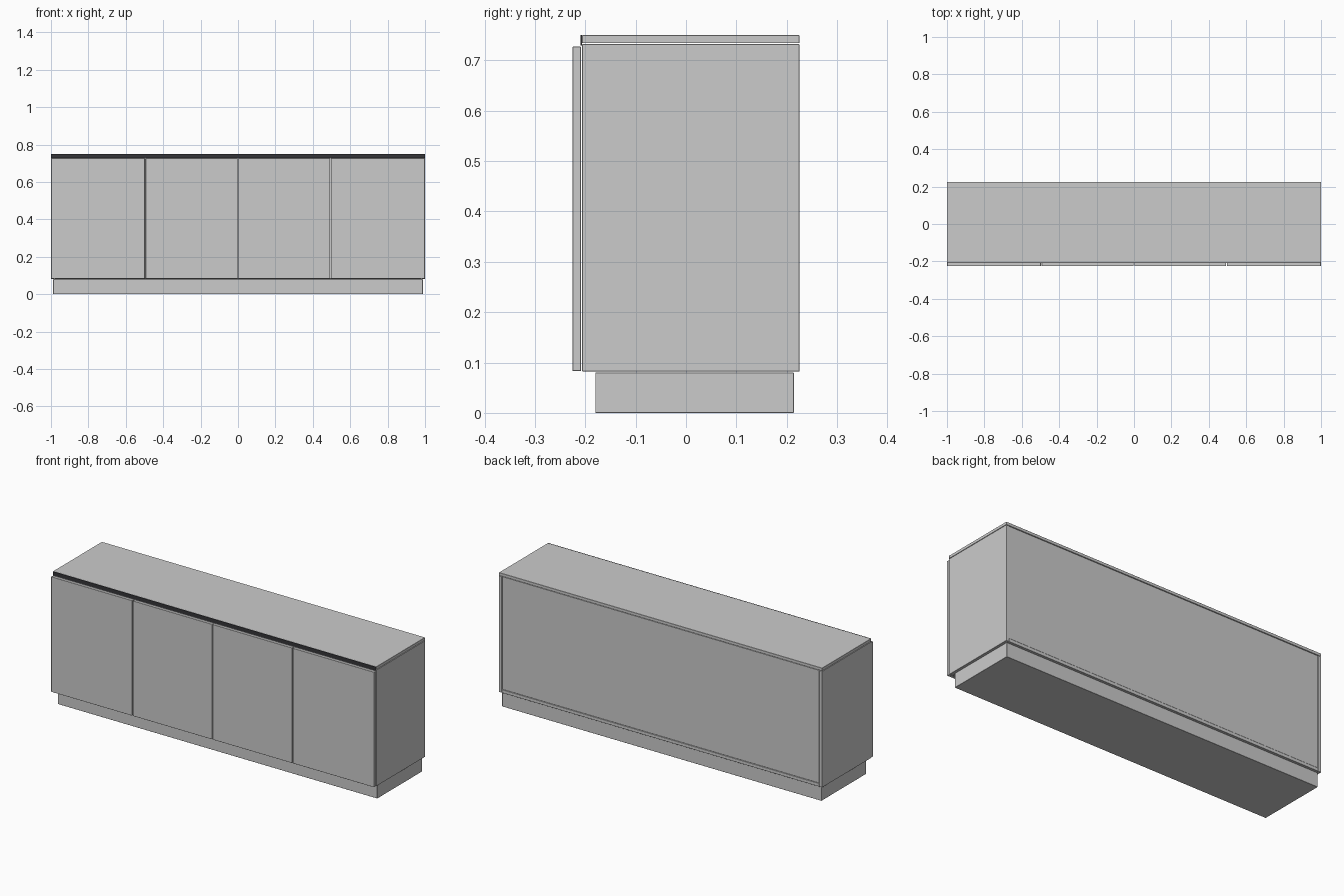
import bpy
import bmesh

if "Cube" in bpy.data.objects:
    bpy.data.objects.remove(bpy.data.objects["Cube"])


def box(name, x, y, z, bevel=0.0008):
    """Box from (min, max) ranges with a tiny eased edge."""
    bm = bmesh.new()
    bmesh.ops.create_cube(bm, size=1)
    for v in bm.verts:
        v.co = [r[0] if c < 0 else r[1] for c, r in zip(v.co, (x, y, z))]
    mesh = bpy.data.meshes.new(name)
    bm.to_mesh(mesh)
    bm.free()
    obj = bpy.data.objects.new(name, mesh)
    bpy.context.collection.objects.link(obj)
    if bevel:
        mod = obj.modifiers.new("eased_edge", "BEVEL")
        mod.width = bevel
        mod.segments = 1
    return obj


T = 0.018                      # panel thickness
FRONT, BACK = -0.206, 0.225    # carcass depth
LOW, HIGH = 0.082, 0.732       # carcass height
INNER = 1 - T

# recessed plinth
box("plinth", (-0.988, 0.988), (-0.18, 0.214), (0.0, 0.08))

# carcass panels
for side, x in (("left", (-1, -INNER)), ("right", (INNER, 1))):
    box(side + "_side_panel", x, (FRONT, BACK), (LOW, HIGH))
box("bottom_panel", (-INNER, INNER), (FRONT, BACK), (LOW, LOW + T))
box("upper_rail_panel", (-INNER, INNER), (FRONT, BACK - 0.008), (HIGH - T, HIGH))
box("back_panel", (-INNER + 0.001, INNER - 0.001), (0.215, 0.223),
    (LOW + T + 0.001, HIGH))
for i, x in enumerate((-0.495, 0, 0.495)):
    box(f"divider_{i + 1}", (x - T / 2, x + T / 2), (FRONT, 0.214),
        (LOW + T, HIGH - T))

# worktop with dark front edging
box("top_panel", (-1, 1), (FRONT, BACK), (0.734, 0.75))
edging = box("top_front_edging", (-1, 1), (-0.209, FRONT - 0.0005), (0.729, 0.75), 0)
dark = bpy.data.materials.new("dark_edging")
dark.diffuse_color = (0.035, 0.035, 0.04, 1)
dark.use_nodes = True
dark.node_tree.nodes["Principled BSDF"].inputs["Base Color"].default_value = dark.diffuse_color
edging.data.materials.append(dark)

# four doors
spans = ((-0.999, -0.4985), (-0.4935, -0.0015), (0.0015, 0.4915), (0.4965, 0.999))
for i, x in enumerate(spans):
    box(f"door_{i + 1}", x, (-0.225, -0.2085), (0.083, 0.727))
